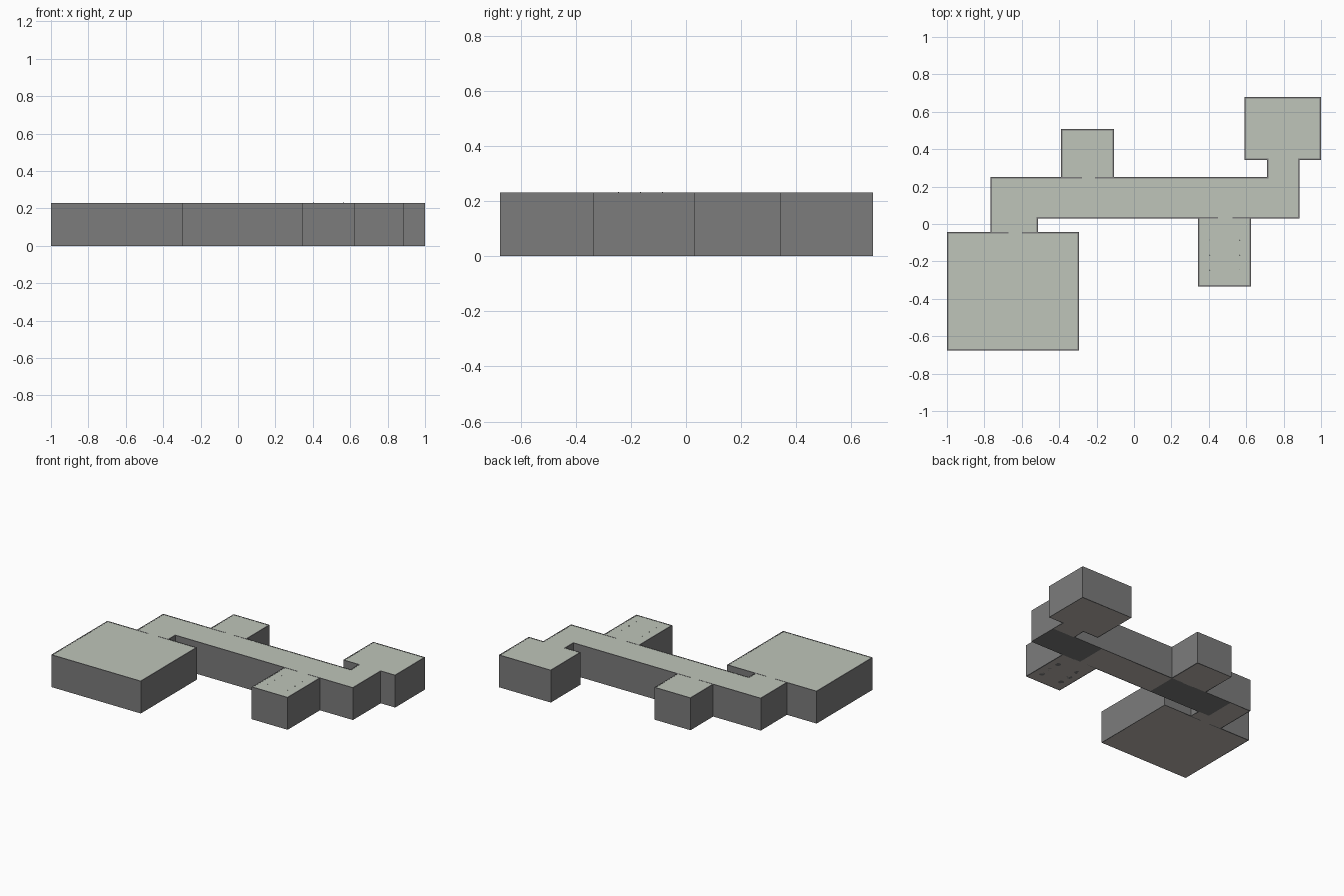
import bpy, bmesh

if "Cube" in bpy.data.objects:
    bpy.data.objects.remove(bpy.data.objects["Cube"])

H = 0.23   # wall height
T = 0.004  # half wall thickness


def material(name, rgb):
    mat = bpy.data.materials.new(name)
    mat.diffuse_color = (*rgb, 1)
    mat.use_nodes = True
    mat.node_tree.nodes["Principled BSDF"].inputs["Base Color"].default_value = mat.diffuse_color
    return mat


WALL = material("dark_wall", (0.2, 0.2, 0.2))
CEILING = material("grey_green_ceiling", (0.52, 0.56, 0.49))
FLOOR = material("brown_grey_floor", (0.49, 0.45, 0.42))
DARK_FLOOR = material("dark_floor", (0.19, 0.19, 0.19))


def make_object(name, bm, mat):
    mesh = bpy.data.meshes.new(name)
    bm.to_mesh(mesh)
    bm.free()
    mesh.materials.append(mat)
    obj = bpy.data.objects.new(name, mesh)
    bpy.context.collection.objects.link(obj)
    return obj


def slab(name, outline, z, up, mat):
    bm = bmesh.new()
    face = bm.faces.new([bm.verts.new((x, y, z)) for x, y in outline])
    face.normal_update()
    if (face.normal.z > 0) != up:
        face.normal_flip()
    return make_object(name, bm, mat)


def wall(bm, a, b):
    """Thin upright box along an axis-aligned line from a to b."""
    cube = bmesh.ops.create_cube(bm, size=1)["verts"]
    size = (abs(a[0] - b[0]) + 2 * T, abs(a[1] - b[1]) + 2 * T, H)
    bmesh.ops.scale(bm, vec=size, verts=cube)
    bmesh.ops.translate(bm, verts=cube,
                        vec=((a[0] + b[0]) / 2, (a[1] + b[1]) / 2, H / 2))


def build_space(name, outline, openings, floors=None):
    """Floor, ceiling and walls; openings maps a side index to its door gap."""
    slab(name + "_ceiling", outline, H - 0.001, True, CEILING)
    for i, (tile, mat) in enumerate(floors or [(outline, FLOOR)]):
        slab(f"{name}_floor_{i}", tile, 0, False, mat)
    bm = bmesh.new()
    for i, a in enumerate(outline):
        b = outline[(i + 1) % len(outline)]
        if i not in openings:
            wall(bm, a, b)
        elif openings[i]:
            # side split around a doorway (sides with doors run along x)
            g = sorted(openings[i], reverse=a[0] > b[0])
            wall(bm, a, (g[0], a[1]))
            wall(bm, (g[1], a[1]), b)
    make_object(name + "_walls", bm, WALL)


def rect(x0, x1, y0, y1):
    return [(x0, y0), (x1, y0), (x1, y1), (x0, y1)]


# Rooms, each opening onto the corridor through a doorway
build_space("large_room", rect(-0.996, -0.298, -0.671, -0.047), {2: (-0.676, -0.594)})
build_space("back_room", rect(-0.387, -0.11, 0.248, 0.504), {0: (-0.281, -0.204)})
build_space("spike_room", rect(0.347, 0.622, -0.331, 0.033), {2: (0.444, 0.531)})

# Corner room, joined to the corridor by a full width opening
build_space("corner_room",
            [(0.595, 0.346), (0.715, 0.346), (0.882, 0.346),
             (0.996, 0.346), (0.996, 0.675), (0.595, 0.675)], {1: None})

# Corridor with an elbow at both ends; walls shared with rooms are left out
corridor = [(-0.762, -0.047), (-0.518, -0.047), (-0.518, 0.033), (0.347, 0.033),
            (0.622, 0.033), (0.882, 0.033), (0.882, 0.346), (0.715, 0.346),
            (0.715, 0.248), (-0.11, 0.248), (-0.387, 0.248), (-0.762, 0.248)]
corridor_floor = [(rect(-0.762, -0.518, -0.047, 0.033), FLOOR),
                  (rect(-0.762, -0.6, 0.033, 0.248), FLOOR),
                  (rect(-0.6, -0.11, 0.033, 0.248), DARK_FLOOR),
                  (rect(-0.11, 0.48, 0.033, 0.248), FLOOR),
                  (rect(0.48, 0.882, 0.033, 0.248), DARK_FLOOR),
                  (rect(0.715, 0.882, 0.248, 0.346), FLOOR)]
build_space("corridor", corridor, {0: None, 3: None, 6: None, 9: None},
            corridor_floor)

# Two rows of floor spikes whose tips just pierce the ceiling
for row, x in enumerate((0.405, 0.565)):
    for col, y in enumerate((-0.245, -0.165, -0.085)):
        bpy.ops.mesh.primitive_cone_add(vertices=8, radius1=0.02, radius2=0.002,
                                        depth=0.233, location=(x, y, 0.1165))
        spike = bpy.context.object
        spike.name = f"floor_spike_{row}_{col}"
        spike.data.materials.append(WALL)
